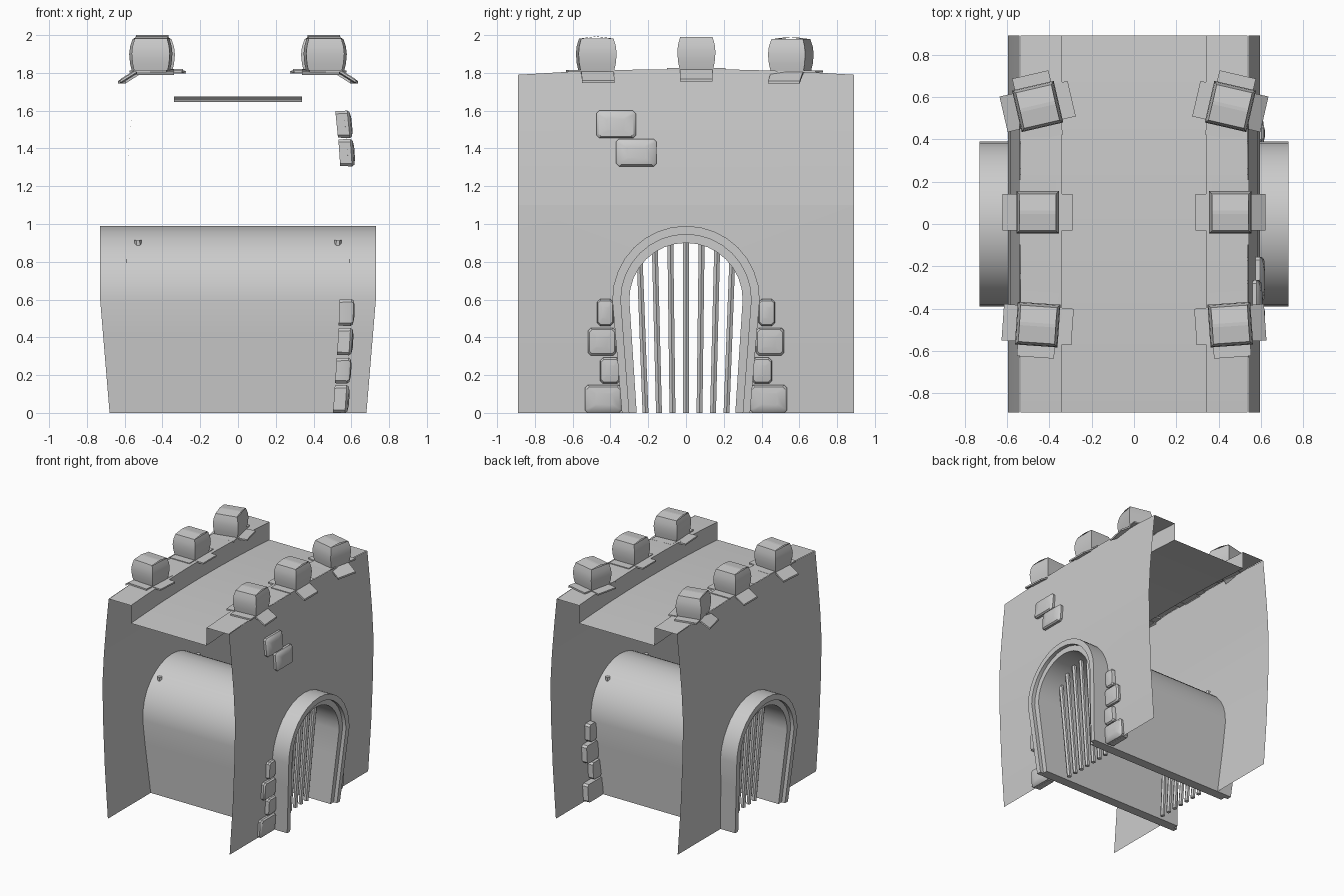
import bpy, bmesh, math
from mathutils import Vector, Matrix

if "Cube" in bpy.data.objects:
    bpy.data.objects.remove(bpy.data.objects["Cube"])

Y = 0.89          # half length of the wall
N = 16            # segments in the arch


def make(name, verts, faces, smooth=None):
    me = bpy.data.meshes.new(name)
    me.from_pydata([tuple(v) for v in verts], [], faces)
    bm = bmesh.new()
    bm.from_mesh(me)
    bmesh.ops.remove_doubles(bm, verts=bm.verts, dist=1e-5)
    bmesh.ops.recalc_face_normals(bm, faces=bm.faces)
    bm.to_mesh(me)
    bm.free()
    ob = bpy.data.objects.new(name, me)
    bpy.context.collection.objects.link(ob)
    if smooth:
        bpy.ops.object.select_all(action='DESELECT')
        ob.select_set(True)
        bpy.context.view_layer.objects.active = ob
        bpy.ops.object.shade_smooth_by_angle(angle=math.radians(smooth))
    return ob


def loft(name, rows, smooth=None, closed=False, caps=False):
    n = len(rows[0])
    verts = [p for r in rows for p in r]
    faces = []
    for i in range(len(rows) - 1):
        for j in range(n if closed else n - 1):
            k = (j + 1) % n
            faces.append((i*n + j, i*n + k, (i+1)*n + k, (i+1)*n + j))
    if caps:
        faces += [tuple(range(n)), tuple(range(len(verts) - n, len(verts)))]
    return make(name, verts, faces, smooth)


def wall_x(z):
    pts = [(0, .548), (.4, .575), (.8, .592), (1.1, .596), (1.4, .58), (1.83, .537)]
    for (a, xa), (b, xb) in zip(pts, pts[1:]):
        if z <= b:
            return xa + (xb - xa) * (z - a) / (b - a)
    return pts[-1][1]


def top_z(y):
    return 1.82 - 0.03 * (y / Y) ** 2


def arch(r):
    # straight leaning legs with a half circle on top, as (y, z)
    leg = [(r * (0.87 + 0.13 * t), 0.6 * t) for t in (0, 1/3, 2/3)]
    arc = [(r * math.cos(math.pi * i / N), 0.6 + r * math.sin(math.pi * i / N)) for i in range(N + 1)]
    return leg + arc + [(-y, z) for y, z in reversed(leg)]


# Arched opening's matching outer frame
q = N // 4
frame = [(Y, 0), (Y, .2), (Y, .4)]
frame += [(Y, .6 + .5 * i / q) for i in range(q)]
frame += [(Y - 2 * Y * i / (N - 2*q), 1.1) for i in range(N - 2*q + 1)]
frame += [(-Y, 1.1 - .5 * i / q) for i in range(1, q + 1)]
frame += [(-Y, .4), (-Y, .2), (-Y, 0)]
columns = [Y - 2 * Y * i / (N - 2*q) for i in range(N - 2*q + 1)]

for s, side in ((1, "right"), (-1, "left")):
    # Side wall sheet: ring round the opening, then the upper wall
    rows = []
    for i in range(4):
        t = i / 3
        row = []
        for (ya, za), (yb, zb) in zip(arch(.37), frame):
            z = za + (zb - za) * t
            row.append((s * wall_x(z), ya + (yb - ya) * t, z))
        rows.append(row)
    loft(side + "_lower_wall", rows, 40)
    rows = []
    for i in range(4):
        row = []
        for y in columns:
            z = 1.1 + (top_z(y) - 1.1) * i / 3
            row.append((s * wall_x(z), y, z))
        rows.append(row)
    loft(side + "_upper_wall", rows, 40)

    # Portcullis bars
    for i in range(-3, 4):
        a = Vector((s * .465, i * .0715, 0))
        b = Vector((s * .53, i * .083, .915))
        rows = [[p + Vector((.018 * math.cos(k * math.pi / 3), .018 * math.sin(k * math.pi / 3), 0))
                 for k in range(6)] for p in (a, b)]
        loft(side + "_gate_bar", rows, 30, True, True)

# Walkway with parapet ledges
section = [(.537, 0), (.34, 0), (.34, -.145), (-.34, -.145), (-.34, 0), (-.537, 0)]
loft("walkway", [[(x, y, top_z(y) + dz) for x, dz in section] for y in columns], 30)

# Tunnel: stepped rim section swept round the arch
rim = [(.73, .39), (.73, .345), (.70, .345), (.70, .30)]
rim += [(-x, r) for x, r in reversed(rim)]
rows = []
for i in range(len(arch(1))):
    row = []
    for x, r in rim:
        y, z = arch(r)[i]
        lean = .05 * max(0, 1 - z / .6)
        row.append((x - math.copysign(lean, x), y, z))
    rows.append(row)
loft("tunnel", rows, 35, True, True)


def slab(name, a, b, w, t, place):
    # thin plate running from a to b (x, z), w wide in y
    rows = [[place @ Vector((x, y, z + h)) for y, h in ((-w, -t), (w, -t), (w, t), (-w, t))]
            for x, z in (a, b)]
    loft(name, rows, None, True, True)


# Battlement blocks with their base plates
for y0, turn in ((.555, -13), (.055, 0), (-.475, 4)):
    for s in (1, -1):
        place = (Matrix.Diagonal((s, 1, 1, 1)) @ Matrix.Translation((.455, y0, top_z(y0) - 1.82))
                 @ Matrix.Rotation(math.radians(turn), 4, 'Z'))
        rows = []
        for z, h in ((1.81, .087), (1.86, .097), (1.91, .101), (1.95, .097), (1.99, .086)):
            rows.append([place @ Vector(p) for p in
                         ((-h, -h, z), (h, -h, z), (h, h, z), (-h, h, z))])
        loft("battlement_block", rows, 25, True)
        rows = [[place @ Vector((x, y, z)) for x in (-.086, .086)]
                for y, z in ((-.086, 1.99), (-.008, 2.0), (.008, 2.0), (.086, 1.99))]
        loft("battlement_cap", rows)
        slab("cross_plate", (-.088, 1.819), (.088, 1.819), .155, .006, place)
        slab("inner_plate", (-.165, 1.815), (-.08, 1.815), .086, .006, place)
        slab("outer_flap", (.08, 1.815), (.165, 1.762), .086, .007, place)


# Facing stones on the right wall: y from, y to, z from, z to
stones = [(-.475, -.265, 1.455, 1.6), (-.37, -.155, 1.305, 1.45)]
for a, b, z0, z1 in ((.34, .535, 0, .147), (.35, .455, .155, .292),
                     (.37, .52, .305, .45), (.385, .47, .46, .602)):
    stones += [(a, b, z0, z1), (-b, -a, z0, z1)]
for y0, y1, z0, z1 in stones:
    zc, hy, hz = (z0 + z1) / 2, (y1 - y0) / 2, (z1 - z0) / 2
    lean = (wall_x(z1) - wall_x(z0)) / (z1 - z0)
    rows = []
    # clipped-corner outlines from back to domed front
    for x, k in ((-.045, .97), (.018, 1.0), (.03, .88), (.036, .45)):
        c = .015
        pts = [(1, -1, 0, c), (1, -1, -c, 0), (1, 1, -c, 0), (1, 1, 0, -c)]
        ring = []
        for sy, sz, dy, dz in [(1, -1, 0, c), (1, 1, 0, -c), (1, 1, -c, 0), (-1, 1, c, 0),
                               (-1, 1, 0, -c), (-1, -1, 0, c), (-1, -1, c, 0), (1, -1, -c, 0)]:
            y, z = (sy * hy + dy) * k, (sz * hz + dz) * k
            ring.append((wall_x(zc) + x + lean * z, (y0 + y1) / 2 + y, zc + z))
        rows.append(ring)
    loft("facing_stone", rows, 35, True, True)
